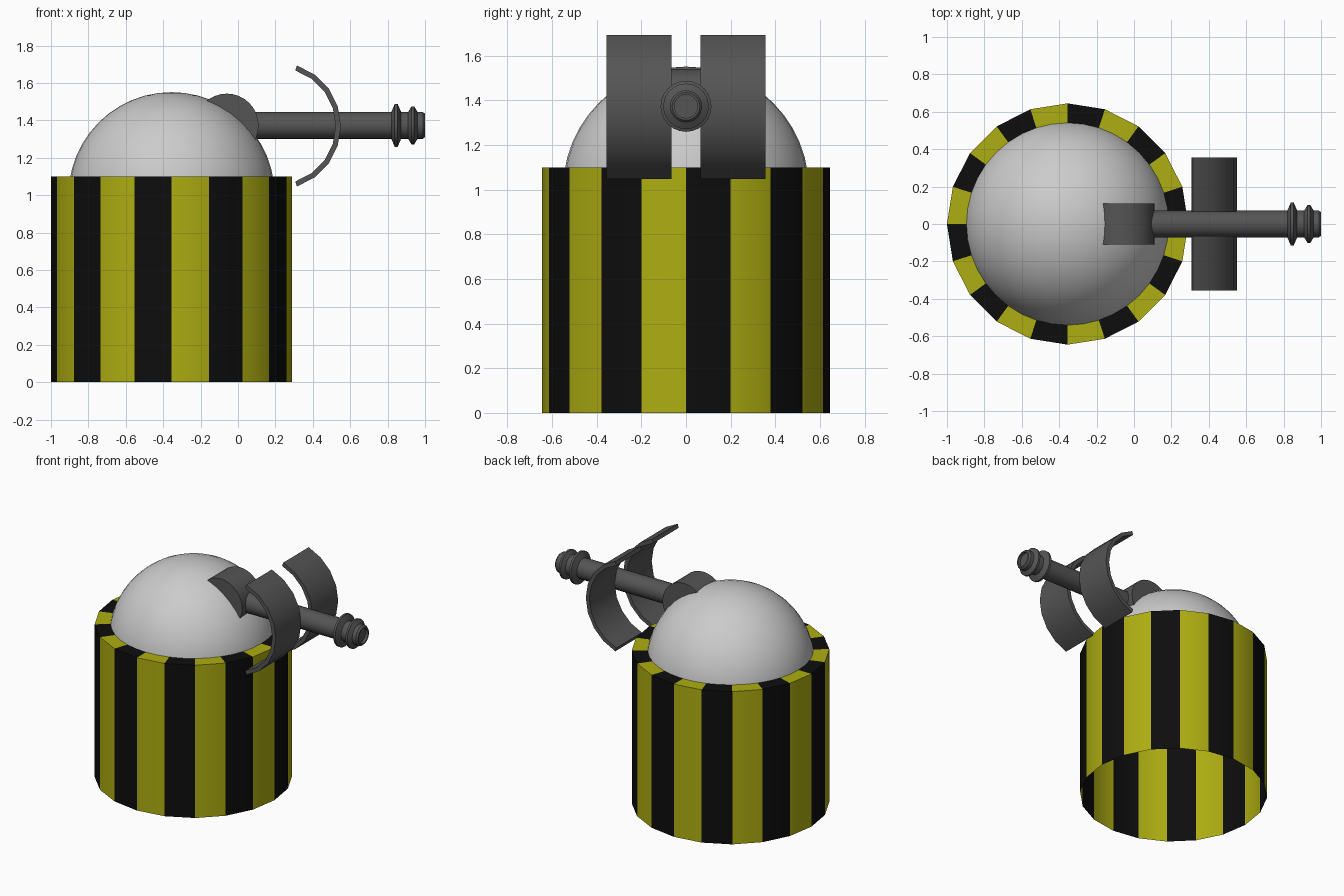
import bpy, bmesh
from math import sin, cos, pi, radians
from mathutils import Matrix, Vector

if "Cube" in bpy.data.objects:
    bpy.data.objects.remove(bpy.data.objects["Cube"])

CX, AXIS_Z = -0.355, 1.373


def material(name, rgb):
    m = bpy.data.materials.new(name)
    m.diffuse_color = (*rgb, 1)
    m.use_nodes = True
    m.node_tree.nodes["Principled BSDF"].inputs["Base Color"].default_value = m.diffuse_color
    return m


BLACK = material("black", (0.004, 0.004, 0.004))
YELLOW = material("yellow", (0.42, 0.42, 0.006))
DARK = material("dark_grey", (0.09, 0.09, 0.09))


def finish(name, bm, mats=(), angle=35):
    me = bpy.data.meshes.new(name)
    bm.to_mesh(me)
    bm.free()
    ob = bpy.data.objects.new(name, me)
    bpy.context.collection.objects.link(ob)
    for m in mats:
        me.materials.append(m)
    bpy.ops.object.select_all(action='DESELECT')
    bpy.context.view_layer.objects.active = ob
    ob.select_set(True)
    bpy.ops.object.shade_smooth_by_angle(angle=radians(angle))
    return ob


# striped drum: open-bottomed 20-sided wall with a flat rim
bm = bmesh.new()
loops = [[bm.verts.new((CX + r * cos(i * pi / 10), r * sin(i * pi / 10), z))
          for i in range(20)] for r, z in ((0.645, 0), (0.645, 1.1), (0.54, 1.1))]
for a, b in zip(loops, loops[1:]):
    for i in range(20):
        j = (i + 1) % 20
        bm.faces.new((a[i], a[j], b[j], b[i])).material_index = i % 2
finish("striped_drum", bm, (BLACK, YELLOW))

# dome: upper half of a sphere sunk into the rim
bm = bmesh.new()
bmesh.ops.create_uvsphere(bm, u_segments=40, v_segments=24, radius=0.551,
                          matrix=Matrix.Translation((CX, 0, 1.0)))
bmesh.ops.delete(bm, geom=[v for v in bm.verts if v.co.z < 0.99], context='VERTS')
finish("dome", bm)

# gun mount: short drum lying across the dome
bm = bmesh.new()
bmesh.ops.create_cone(bm, cap_ends=True, segments=32, radius1=0.17, radius2=0.17, depth=0.22,
                      matrix=Matrix.Translation((-0.06, 0, AXIS_Z)) @ Matrix.Rotation(pi / 2, 4, 'X'))
finish("gun_mount", bm, (DARK,))

# barrel: lathed profile (x, radius) with two muzzle rings and a shallow bore
profile = [(-0.05, 0), (-0.05, 0.072), (0.82, 0.072), (0.838, 0.114), (0.854, 0.114), (0.872, 0.072),
           (0.91, 0.072), (0.928, 0.102), (0.942, 0.102), (0.96, 0.072), (0.988, 0.072),
           (1.0, 0.062), (1.0, 0.052), (0.98, 0.052), (0.98, 0)]
bm = bmesh.new()
vs = [bm.verts.new((x, 0, AXIS_Z + r)) for x, r in profile]
edges = [bm.edges.new(p) for p in zip(vs, vs[1:])]
bmesh.ops.spin(bm, geom=vs + edges, cent=(0, 0, AXIS_Z), axis=(1, 0, 0), angle=2 * pi, steps=24)
bmesh.ops.remove_doubles(bm, verts=bm.verts, dist=0.0005)
bmesh.ops.recalc_face_normals(bm, faces=bm.faces)
finish("barrel", bm, (DARK,), 25)

# pair of curved shield plates either side of the barrel
for side, name in ((1, "left_shield"), (-1, "right_shield")):
    bm = bmesh.new()
    arc = [(r, radians(a)) for r, angles in ((0.34, range(-72, 73, 18)), (0.312, range(72, -73, -18)))
           for a in angles]
    face = bm.faces.new([bm.verts.new((0.21 + r * cos(a), side * 0.065, AXIS_Z - 0.003 + r * sin(a)))
                         for r, a in arc])
    new = bmesh.ops.extrude_face_region(bm, geom=[face], use_keep_orig=True)["geom"]
    for v in new:
        if isinstance(v, bmesh.types.BMVert):
            v.co += Vector((0, side * 0.29, 0))
    bmesh.ops.recalc_face_normals(bm, faces=bm.faces)
    finish(name, bm, (DARK,))
